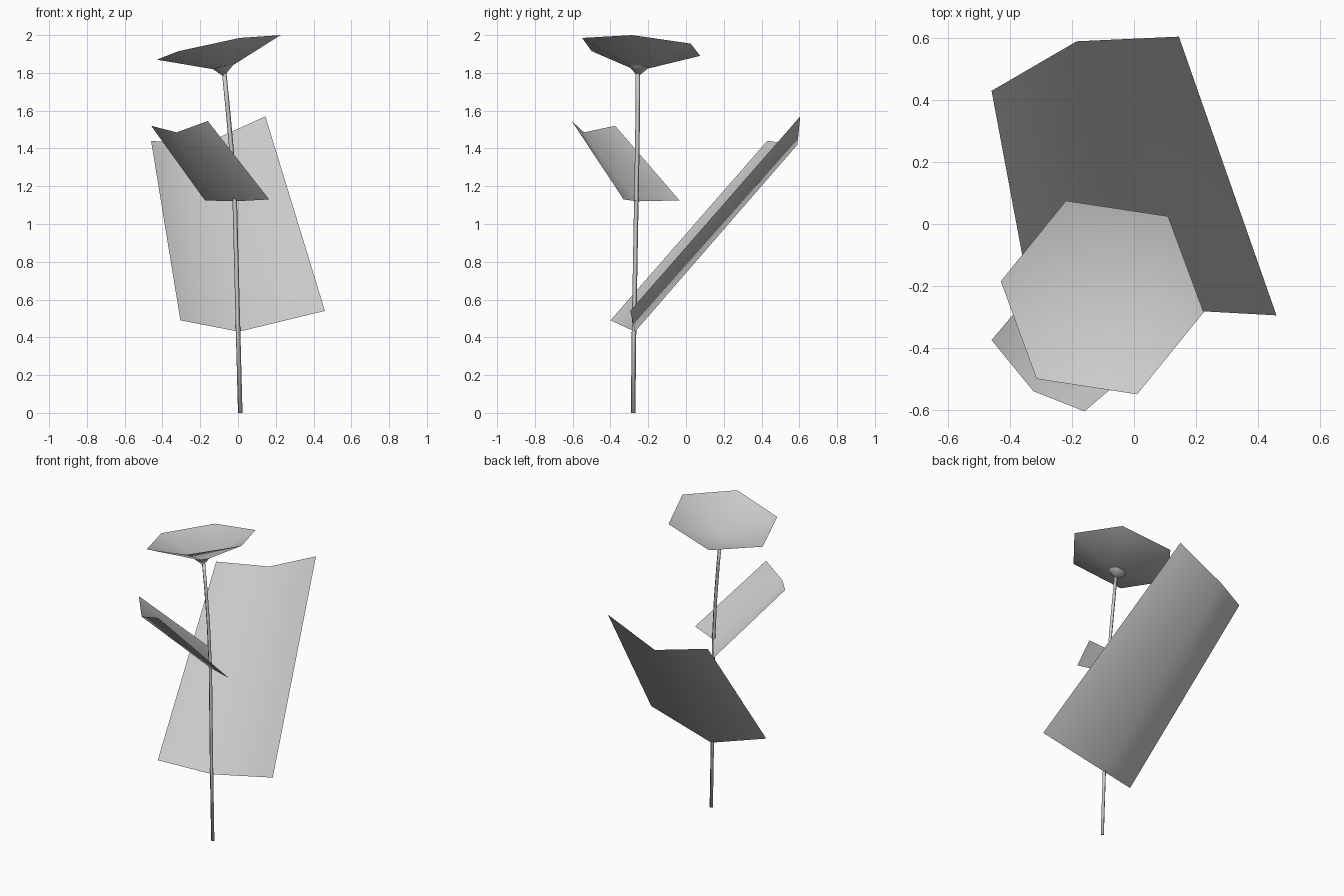
import bpy
import math
from mathutils import Vector

if "Cube" in bpy.data.objects:
    bpy.data.objects.remove(bpy.data.objects["Cube"])


def make_mesh(name, verts, faces):
    mesh = bpy.data.meshes.new(name)
    mesh.from_pydata(verts, [], faces)
    mesh.update()
    obj = bpy.data.objects.new(name, mesh)
    bpy.context.collection.objects.link(obj)
    for p in mesh.polygons:
        p.use_smooth = True
    return obj


def tube(name, path, radius, sides):
    """Thin closed tube following a mostly vertical path."""
    verts, faces = [], []
    for x, y, z in path:
        for i in range(sides):
            a = 2 * math.pi * i / sides
            verts.append((x + radius * math.cos(a), y + radius * math.sin(a), z))
    for r in range(len(path) - 1):
        for i in range(sides):
            j = (i + 1) % sides
            a, b = r * sides, (r + 1) * sides
            faces.append((a + i, a + j, b + j, b + i))
    faces.append(tuple(reversed(range(sides))))
    n = len(verts)
    faces.append(tuple(range(n - sides, n)))
    return make_mesh(name, verts, faces)


def leaf(name, base, tip):
    """Folded sheet: base and tip are each (left, midrib, right)."""
    faces = [(0, 1, 4), (0, 4, 3), (1, 2, 4), (2, 5, 4)]
    return make_mesh(name, base + tip, faces)


# Stem, bending slightly towards the top
tube("stem", [(0.012, -0.28, 0.0), (0.0, -0.275, 0.45), (-0.017, -0.263, 1.12),
              (-0.035, -0.258, 1.4), (-0.055, -0.255, 1.62),
              (-0.073, -0.255, 1.80)], 0.012, 4)

# Large lower leaf and small upper leaf
leaf("lower_leaf",
     [(-0.305, -0.40, 0.49), (0.005, -0.27, 0.43), (0.46, -0.295, 0.54)],
     [(-0.46, 0.43, 1.44), (-0.185, 0.59, 1.42), (0.145, 0.605, 1.57)])
leaf("upper_leaf",
     [(-0.175, -0.035, 1.125), (-0.015, -0.26, 1.12), (0.165, -0.33, 1.13)],
     [(-0.46, -0.375, 1.52), (-0.325, -0.54, 1.485), (-0.16, -0.605, 1.545)])

# Flower: shallow tilted six-sided cup
rim = [Vector(p) for p in (
    (0.225, -0.285, 2.0), (0.11, 0.025, 1.955), (-0.22, 0.075, 1.89),
    (-0.43, -0.185, 1.87), (-0.315, -0.50, 1.915), (0.01, -0.55, 1.985))]
centre = Vector((-0.075, -0.255, 1.81))
make_mesh("flower_cup", rim + [centre],
          [(i, (i + 1) % 6, 6) for i in range(6)])

# Small flare joining the stem to the flower
flare = [centre.lerp(p, 0.16) for p in rim]
make_mesh("flower_base", flare + [Vector((-0.075, -0.255, 1.78))],
          [((i + 1) % 6, i, 6) for i in range(6)])
